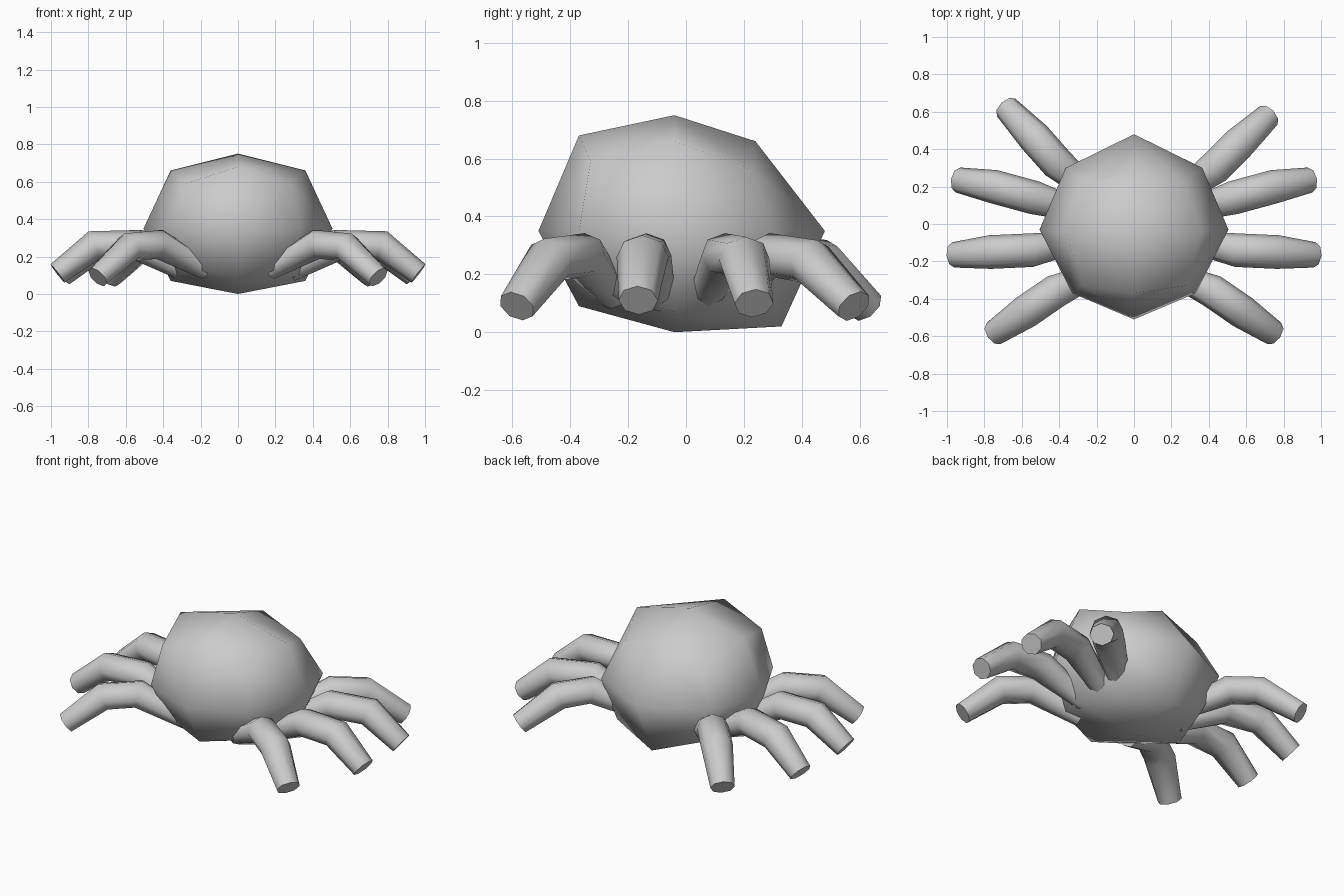
import bpy
import bmesh
import math
from mathutils import Vector, Matrix

cube = bpy.data.objects.get("Cube")
if cube:
    bpy.data.objects.remove(cube, do_unlink=True)

grey = bpy.data.materials.new("plain_grey")
grey.use_nodes = True
COLOUR = (0.6, 0.6, 0.6, 1)
grey.diffuse_color = COLOUR
grey.node_tree.nodes["Principled BSDF"].inputs["Base Color"].default_value = COLOUR


def finish(name, bm, angle):
    """Turn a bmesh into a smooth shaded grey object."""
    bmesh.ops.recalc_face_normals(bm, faces=bm.faces)
    mesh = bpy.data.meshes.new(name)
    bm.to_mesh(mesh)
    bm.free()
    mesh.materials.append(grey)
    obj = bpy.data.objects.new(name, mesh)
    bpy.context.collection.objects.link(obj)
    bpy.ops.object.select_all(action='DESELECT')
    obj.select_set(True)
    bpy.context.view_layer.objects.active = obj
    bpy.ops.object.shade_smooth_by_angle(angle=math.radians(angle))
    return obj


# Body: a once-divided cube rounded into a lopsided dome.
# Keys are the (back/front, up/down) side; values are y, z on the middle line.
MIDDLE = {(0, 1): (-.04, .75), (-1, 1): (-.37, .68), (-1, 0): (-.51, .35),
          (-1, -1): (-.37, .09), (0, -1): (-.04, 0), (1, -1): (.33, .02),
          (1, 0): (.48, .35), (1, 1): (.24, .66)}
# Same keys, with x, y, z on the flank (mirrored for the other side).
FLANK = {(0, 0): (.505, -.03, .35), (0, 1): (.36, -.04, .66),
         (-1, 1): (.28, -.33, .59), (-1, 0): (.33, -.37, .35),
         (-1, -1): (.27, -.29, .14), (0, -1): (.36, -.04, .07),
         (1, -1): (.27, .28, .12), (1, 0): (.365, .30, .35),
         (1, 1): (.26, .23, .56)}

bm = bmesh.new()
bmesh.ops.create_cube(bm, size=2)
bmesh.ops.subdivide_edges(bm, edges=bm.edges[:], cuts=1, use_grid_fill=True)
for v in bm.verts:
    sx, sy, sz = (round(c) for c in v.co)
    if sx == 0:
        v.co = (0, *MIDDLE[sy, sz])
    else:
        x, y, z = FLANK[sy, sz]
        v.co = (sx * x, y, z)
finish("body", bm, 180)

# Legs: eight-sided tubes bent over a high knee.
HALF_WIDTH = (.055, .09, .09, .068)
HALF_HEIGHT = (.055, .08, .08, .062)
SIDES = 8


def make_leg(name, path, side, turn=0):
    bm = bmesh.new()
    spin = Matrix.Rotation(math.radians(turn), 3, 'Z')
    points = [spin @ Vector(p) for p in path]
    rings = []
    for i, p in enumerate(points):
        before = points[max(i - 1, 0)]
        after = points[min(i + 1, len(points) - 1)]
        along = (after - before).normalized()
        across = along.cross(Vector((0, 0, 1))).normalized()
        up = across.cross(along)
        ring = []
        for k in range(SIDES):
            a = math.tau * k / SIDES
            co = p + across * math.cos(a) * HALF_WIDTH[i] + up * math.sin(a) * HALF_HEIGHT[i]
            ring.append(bm.verts.new((co.x * side, co.y, co.z)))
        rings.append(ring)
    for a, b in zip(rings, rings[1:]):
        for k in range(SIDES):
            n = (k + 1) % SIDES
            bm.faces.new((a[k], a[n], b[n], b[k]))
    bm.faces.new(rings[0])
    bm.faces.new(rings[-1])
    finish(name, bm, 70)


LEGS = {
    "front_leg": [(.17, -.25, .13), (.42, -.36, .265), (.58, -.47, .25), (.75, -.585, .09)],
    "front_middle_leg": [(.28, -.09, .12), (.55, -.14, .265), (.77, -.15, .26), (.965, -.165, .11)],
    "back_middle_leg": [(.26, .06, .12), (.53, .14, .265), (.75, .20, .255), (.94, .235, .10)],
    "back_leg": [(.20, .13, .13), (.43, .30, .265), (.56, .43, .245), (.72, .58, .09)],
}
for name, path in LEGS.items():
    make_leg("left_" + name, path, 1)
    make_leg("right_" + name, path, -1, 3.5 if name == "back_leg" else 0)
